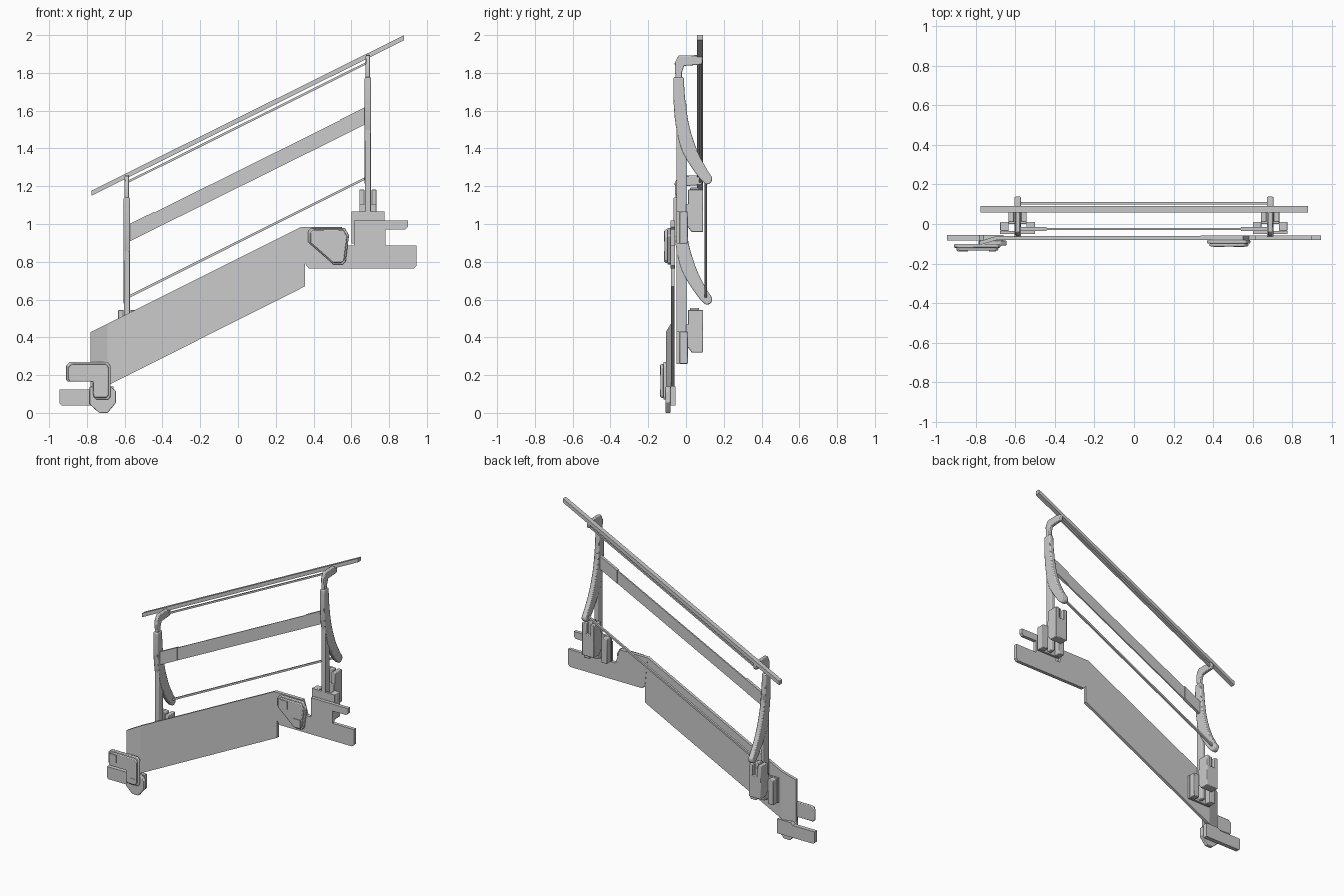
import bpy, bmesh
from mathutils import Vector


def prism(name, pts, lo, hi, axis='y', bevel=0.0, seg=2, joggle=None):
    """Extrude a 2D profile: axis 'y' -> pts are (x,z); axis 'x' -> pts are (y,z)."""
    def place(a, b, d):
        return (a, d, b) if axis == 'y' else (d, a, b)
    bm = bmesh.new()
    rings = [[bm.verts.new(place(a, b, d)) for a, b in pts] for d in (lo, hi)]
    n = len(pts)
    bm.faces.new(rings[0])
    bm.faces.new(rings[1][::-1])
    for i in range(n):
        j = (i + 1) % n
        bm.faces.new((rings[0][i], rings[1][i], rings[1][j], rings[0][j]))
    if joggle:
        for v in bm.verts:
            if v.co.x < joggle[0]:
                v.co.y += joggle[1]
    bmesh.ops.recalc_face_normals(bm, faces=bm.faces[:])
    me = bpy.data.meshes.new(name)
    bm.to_mesh(me)
    bm.free()
    ob = bpy.data.objects.new(name, me)
    bpy.context.collection.objects.link(ob)
    if bevel:
        m = ob.modifiers.new("bevel", 'BEVEL')
        m.width, m.segments = bevel, seg
    return ob


def box(name, x0, x1, y0, y1, z0, z1, bevel=0.0):
    return prism(name, [(x0, z0), (x1, z0), (x1, z1), (x0, z1)], y0, y1, bevel=bevel)


def sloped(name, a, b, h, y0, y1):
    """Bar with vertical ends, running from a to b (lower corners), height h."""
    return prism(name, [a, b, (b[0], b[1] + h), (a[0], a[1] + h)], y0, y1)


def smooth(points, steps=4):
    """Catmull-Rom sampling of an open 2D path."""
    p = [Vector(q) for q in points]
    p = [2 * p[0] - p[1]] + p + [2 * p[-1] - p[-2]]
    out = []
    for i in range(1, len(p) - 2):
        for s in range(steps):
            t = s / steps
            a, b, c, d = p[i - 1:i + 3]
            out.append(0.5 * (2 * b + (c - a) * t + (2 * a - 5 * b + 4 * c - d) * t * t
                              + (3 * b - a - 3 * c + d) * t ** 3))
    return [tuple(q) for q in out] + [tuple(p[-2])]


# Handrail, rods and mid rail
sloped("handrail", (-0.775, 1.15), (0.88, 1.973), 0.027, 0.058, 0.09)
sloped("upper_rod", (-0.59, 1.213), (0.69, 1.85), 0.013, 0.068, 0.082)
sloped("lower_rod", (-0.59, 0.602), (0.69, 1.243), 0.014, 0.098, 0.112)
sloped("mid_rail", (-0.59, 0.90), (0.69, 1.535), 0.088, -0.03, -0.02)
k = 0.496
for nm, x in (("left", -0.575), ("right", 0.54)):
    z = 0.905 + k * (x + 0.59)
    sloped("mid_rail_sleeve_" + nm, (x, z - 0.003), (x + 0.132, z + 0.132 * k - 0.003), 0.09, -0.036, -0.016)

# Posts: straight upright, curved brace with bent top arm, clamp at the foot
outer = smooth([(-0.012, 1.14), (-0.004, 1.02), (0.018, 0.88), (0.06, 0.75), (0.105, 0.662), (0.138, 0.61)])
inner = smooth([(0.075, 0.60), (0.025, 0.67), (-0.025, 0.76), (-0.055, 0.89), (-0.066, 1.02), (-0.066, 1.14)])
for nm, x, dz in (("left", -0.588, 0.0), ("right", 0.688, 0.637)):
    sh = lambda pts: [(a, b + dz) for a, b in pts]
    prism("brace_" + nm, sh(outer + [(0.138, 0.59), (0.125, 0.575), (0.105, 0.572)] + inner),
          x - 0.017, x + 0.017, 'x', 0.006)
    prism("top_arm_" + nm, sh([(-0.055, 1.12), (-0.06, 1.215), (-0.04, 1.255), (0.08, 1.257), (0.09, 1.24),
          (0.085, 1.207), (0.03, 1.203), (-0.01, 1.20), (-0.02, 1.17), (-0.02, 1.12)]),
          x - 0.012, x + 0.012, 'x', 0.005)
    box("upright_" + nm, x - 0.015, x + 0.015, -0.05, 0.003, 0.27 + dz, 1.0 + dz, 0.005)
    # Channel foot: front web split by rear lips around the upright
    box("foot_web_" + nm, x - 0.088, x + 0.088, -0.05, -0.035, 0.26 + dz, 0.43 + dz)
    for s in (-1, 1):
        xa, xb = sorted((x + s * 0.088, x + s * 0.045))
        box("foot_side_" + nm, xa, xb, -0.035, 0.01, 0.26 + dz, 0.43 + dz, 0.004)
        # Slotted clamp prongs
        xa, xb = sorted((x + s * 0.046, x + s * 0.018))
        box("clamp_prong_" + nm, xa, xb, 0.01, 0.09, 0.43 + dz, 0.545 + dz, 0.004)
    prism("clamp_block_" + nm, sh([(0.0, 0.36), (0.03, 0.32), (0.09, 0.32), (0.09, 0.47), (0.0, 0.47)]),
          x - 0.046, x + 0.046, 'x', 0.004)
    box("clamp_wedge_" + nm, x - 0.014, x + 0.014, 0.02, 0.07, 0.40 + dz, 0.555 + dz, 0.004)

# Sloping stair side board and its bent lower end
prism("stair_board", [(-0.69, 0.145), (-0.66, 0.16), (0.355, 0.67), (0.355, 0.985), (0.335, 0.985), (-0.69, 0.473)],
      -0.08, -0.06)
prism("board_end", [(-0.78, 0.10), (-0.69, 0.10), (-0.69, 0.473), (-0.78, 0.428)],
      -0.08, -0.06, joggle=(-0.7, -0.027))

# Lower hook and its arm
prism("lower_hook", [(-0.785, 0.14), (-0.785, 0.045), (-0.735, 0.0), (-0.69, 0.0), (-0.645, 0.055),
      (-0.645, 0.115), (-0.675, 0.14)], -0.108, -0.083, bevel=0.004)
prism("lower_hook_arm", [(-0.945, 0.05), (-0.935, 0.04), (-0.66, 0.04), (-0.66, 0.14), (-0.76, 0.14),
      (-0.78, 0.125), (-0.945, 0.125)], -0.083, -0.055)

# Upper support plate with T-shaped rest
prism("upper_plate", [(0.355, 0.79), (0.375, 0.765), (0.93, 0.765), (0.945, 0.78), (0.945, 0.885), (0.78, 0.885),
      (0.78, 0.97), (0.885, 0.97), (0.90, 0.985), (0.90, 1.018), (0.615, 1.018), (0.615, 0.885),
      (0.58, 0.885), (0.55, 0.985), (0.335, 0.985)], -0.082, -0.058)


def latch(name, outline, bolts, y):
    """Two-layer latch: wide base, smaller raised face, square studs."""
    cx = sum(p[0] for p in outline) / len(outline)
    cz = sum(p[1] for p in outline) / len(outline)
    face = [(cx + (a - cx) * 0.9, cz + (b - cz) * 0.9) for a, b in outline]
    prism(name + "_base", outline, y - 0.018, y, bevel=0.005)
    prism(name + "_face", face, y - 0.032, y - 0.016, bevel=0.005)
    for bx, bz, r in bolts:
        box(name + "_stud", bx - r, bx + r, y - 0.036, y - 0.03, bz - r, bz + r)


latch("lower_latch", [(-0.91, 0.175), (-0.90, 0.165), (-0.765, 0.165), (-0.765, 0.085), (-0.75, 0.07),
      (-0.685, 0.07), (-0.675, 0.085), (-0.675, 0.25), (-0.69, 0.27), (-0.89, 0.27), (-0.91, 0.25)],
      [(-0.865, 0.225, 0.027), (-0.715, 0.105, 0.018)], -0.102)
latch("upper_latch", [(0.37, 0.905), (0.49, 0.80), (0.505, 0.785), (0.555, 0.785), (0.57, 0.80), (0.588, 0.94),
      (0.565, 0.98), (0.39, 0.98), (0.37, 0.96)],
      [(0.43, 0.935, 0.028), (0.53, 0.83, 0.028)], -0.081)

# Smooth shading with sharp edges kept
for ob in bpy.context.collection.objects:
    ob.select_set(True)
    bpy.context.view_layer.objects.active = ob
bpy.ops.object.shade_smooth_by_angle()
